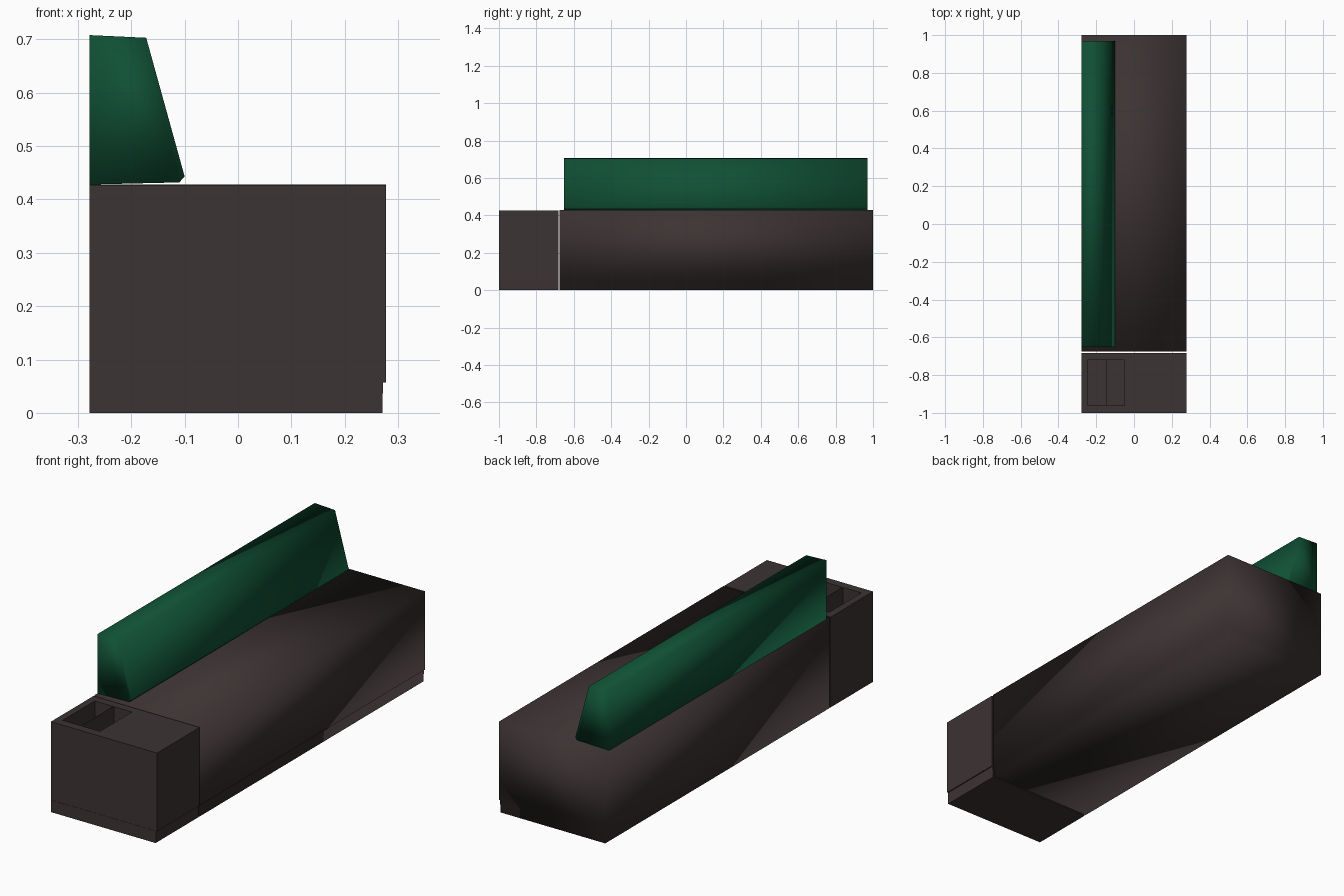
import bpy

if "Cube" in bpy.data.objects:
    bpy.data.objects.remove(bpy.data.objects["Cube"])


def material(name, rgb):
    m = bpy.data.materials.new(name)
    m.diffuse_color = (*rgb, 1)
    m.use_nodes = True
    m.node_tree.nodes["Principled BSDF"].inputs["Base Color"].default_value = m.diffuse_color
    return m


BROWN = material("dark brown", (0.046, 0.033, 0.033))
GREEN = material("bottle green", (0.005, 0.08, 0.035))


def extrude_profile(name, profile, y0, y1, mat, smooth=True):
    """Sweep an x-z outline along y."""
    n = len(profile)
    verts = [(x, y, z) for y in (y0, y1) for x, z in profile]
    faces = [tuple(range(n)), tuple(range(2 * n - 1, n - 1, -1))]
    faces += [((i + 1) % n, i, n + i, n + (i + 1) % n) for i in range(n)]
    me = bpy.data.meshes.new(name)
    me.from_pydata(verts, [], faces)
    me.materials.append(mat)
    for p in me.polygons:
        p.use_smooth = smooth
    ob = bpy.data.objects.new(name, me)
    bpy.context.collection.objects.link(ob)
    return ob


def block(name, x0, x1, z0, z1, y0, y1, mat, smooth=True):
    return extrude_profile(name, [(x0, z0), (x1, z0), (x1, z1), (x0, z1)],
                           y0, y1, mat, smooth)


L, R, KICK = -0.278, 0.277, 0.057

# Seat body and end cabinet, each with a slightly recessed toe kick on the right
def body(name, top, y0, y1, smooth):
    return extrude_profile(name, [(L, 0), (R - 0.007, 0), (R - 0.005, KICK),
                                  (R, KICK), (R, top), (L, top)],
                           y0, y1, BROWN, smooth)


body("seat_body", 0.428, -0.675, 1.0, True)
cabinet = body("end_cabinet", 0.427, -1.0, -0.682, False)

# Two open bins sunk in the cabinet top, split by a thin divider
for i, (x0, x1) in enumerate([(-0.245, -0.149), (-0.145, -0.05)]):
    cutter = block(f"bin_cutter_{i}", x0, x1, 0.227, 0.5, -0.96, -0.72, BROWN, False)
    cutter.hide_render = True
    cutter.hide_viewport = True
    mod = cabinet.modifiers.new(f"bin_{i}", "BOOLEAN")
    mod.operation = "DIFFERENCE"
    mod.solver = "EXACT"
    mod.object = cutter

# Toe kick trim across the cabinet front
block("front_toe_kick", L, R - 0.006, 0.0, KICK, -1.001, -0.998, BROWN, False)

# Sloped backrest cushion
extrude_profile("backrest", [(L, 0.428), (-0.11, 0.432), (-0.10, 0.443),
                             (-0.172, 0.703), (L, 0.708)],
                -0.652, 0.97, GREEN)
